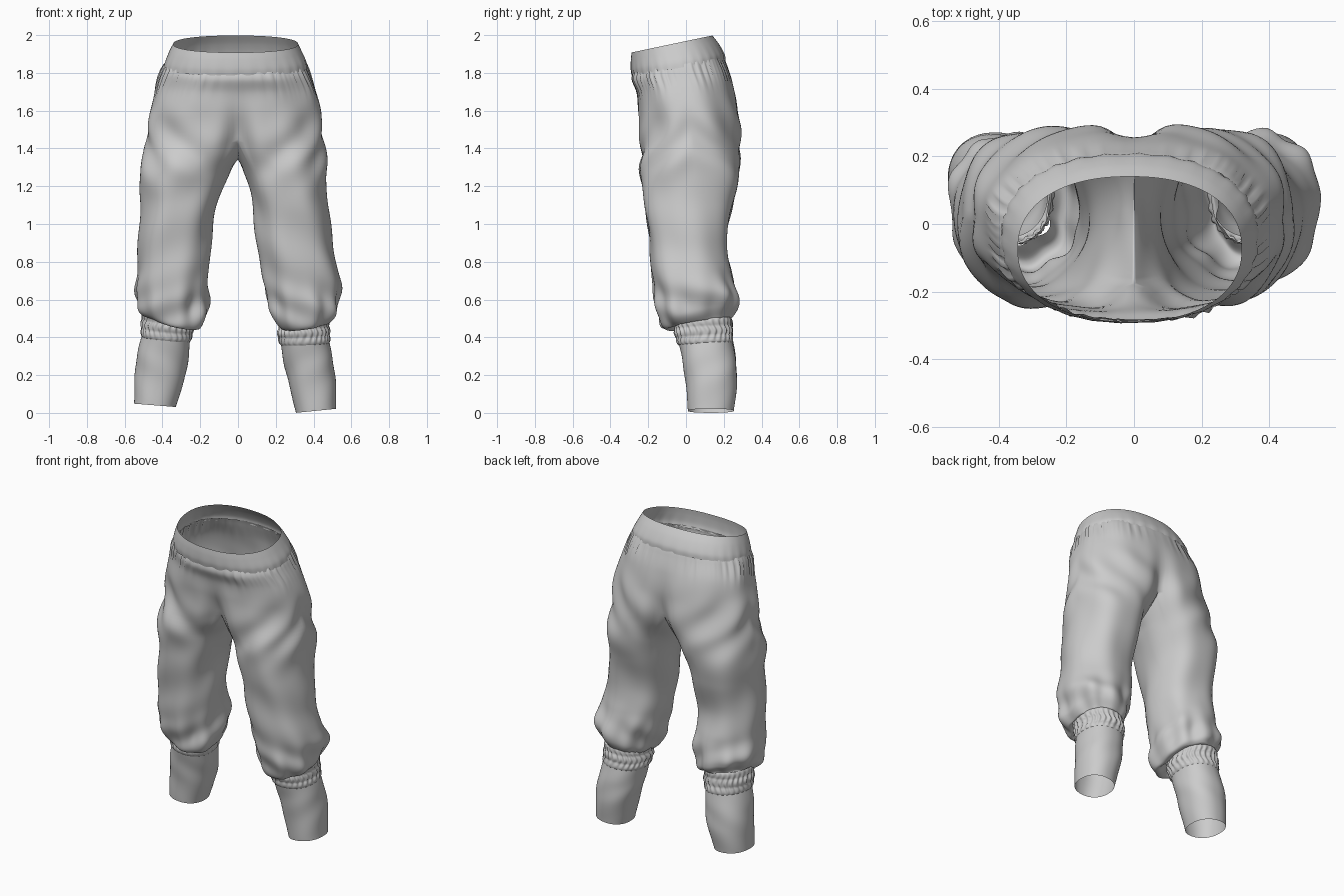
import bpy, bmesh, math
from math import sin, cos, pi, exp
from mathutils import Vector

cube = bpy.data.objects.get("Cube")
if cube:
    bpy.data.objects.remove(cube, do_unlink=True)

mat = bpy.data.materials.new("light grey cloth")
mat.use_nodes = True
grey = (0.6, 0.6, 0.6, 1)
mat.diffuse_color = grey
mat.node_tree.nodes["Principled BSDF"].inputs["Base Color"].default_value = grey

OUTER, INNER = 72, 24          # points round the outside and inside of a leg
STEPS = 9                      # rings between two key sections


def power(v, n=2.25):
    return math.copysign(abs(v) ** (2 / n), v)


def section(side, row, angles):
    """Rounded horizontal cross-section: z, inner x, outer x, front y, back y, tilts."""
    z, xin, xout, yf, yb, kx, ky = row
    pts = []
    for a in angles:
        dx = (xout - xin) / 2 * power(cos(a))
        dy = (yb - yf) / 2 * power(sin(a))
        pts.append(Vector((side * ((xin + xout) / 2 + dx), (yf + yb) / 2 + dy,
                           z + kx * dx + ky * dy)))
    return pts


def half_section(side, row, angles):
    """Half a hip section, creased along the centre seam."""
    z, xr, xl, yf, yb, k, crease = row
    width = xl if side > 0 else xr
    pts = []
    for a in angles:
        x = width * power(max(cos(a), 0))
        if x < 0.002:
            x = 0
        dy = (yb - yf) / 2 * power(sin(a)) * (1 - crease * exp(-(x / 0.07) ** 2))
        y = (yf + yb) / 2 + dy
        pts.append(Vector((side * x, y, z + k * y)))
    return pts


def spline(keys, i, f):
    """Smooth curve through matching points of the key sections."""
    p = [keys[min(max(i + d, 0), len(keys) - 1)] for d in (-1, 0, 1, 2)]
    return 0.5 * (2 * p[1] + (p[2] - p[0]) * f
                  + (2 * p[0] - 5 * p[1] + 4 * p[2] - p[3]) * f * f
                  + (3 * p[1] - p[0] - 3 * p[2] + p[3]) * f ** 3)


def loft(columns, steps=STEPS):
    """Turn columns of key points into dense rings."""
    count = len(columns[0])
    rings = [[spline(c, i, j / steps) for c in columns]
             for i in range(count - 1) for j in range(steps)]
    rings.append([c[-1].copy() for c in columns])
    return rings


def skin(bm, rings, closed=True):
    verts = [[bm.verts.new(p) for p in r] for r in rings]
    n = len(verts[0])
    for a, b in zip(verts, verts[1:]):
        for i in range(n if closed else n - 1):
            j = (i + 1) % n
            bm.faces.new((a[i], a[j], b[j], b[i]))


def finish(bm, name):
    bmesh.ops.remove_doubles(bm, verts=bm.verts, dist=0.0005)
    bmesh.ops.recalc_face_normals(bm, faces=bm.faces)
    mesh = bpy.data.meshes.new(name)
    bm.to_mesh(mesh)
    bm.free()
    mesh.materials.append(mat)
    mesh.shade_smooth()
    obj = bpy.data.objects.new(name, mesh)
    bpy.context.collection.objects.link(obj)


def tube(name, side, rows, wrinkle=None, steps=STEPS, count=120):
    """Open sleeve through a list of cross-sections."""
    angles = [2 * pi * i / count for i in range(count)]
    keys = [section(side, r, angles) for r in rows]
    rings = loft(list(zip(*keys)), steps)
    if wrinkle:
        for r, ring in enumerate(rings):
            mid = sum(ring, Vector()) / count
            for p, a in zip(ring, angles):
                out = (p - mid).normalized()
                p += out * wrinkle(a, r / (len(rings) - 1))
    bm = bmesh.new()
    skin(bm, rings)
    finish(bm, name)


def folds(p, a, side):
    """Cloth folds: gathers under the band and over the cuff, soft drapes between."""
    z = p.z - 0.15 * p.y
    band = 0.007 * exp(-((z - 1.80) / 0.07) ** 2) * sin(34 * a + 2 * sin(5 * a))
    drape = 0.008 * sin(4 * a + 13 * z + side) * sin(2 * a - 7 * z + 2 * side)
    crotch = 0.009 * exp(-((z - 1.42) / 0.17) ** 2) * sin(24 * z + 5 * abs(a))
    low = exp(-((z - 0.56) / 0.13) ** 2)
    hem = low * (0.008 * sin(9 * a + side) + 0.009 * sin(30 * z + 3 * a))
    return band + drape + crotch + hem


# Hip sections: z, right x, left x, front y, back y, tilt, seam crease
hips = [(1.85, .385, .36, -.282, .2, .17, 0),
        (1.81, .405, .378, -.287, .215, .17, 0),
        (1.72, .44, .41, -.265, .25, .1, .02),
        (1.6, .465, .437, -.262, .282, .03, .1),
        (1.45, .488, .458, -.255, .3, 0, .28)]

# Leg sections from thigh to the tucked hem
legs = {
    -1: [(1.27, .05, .515, -.24, .283, 0, 0), (1.1, .115, .515, -.22, .25, 0, 0),
         (.9, .145, .525, -.195, .213, 0, 0), (.75, .155, .535, -.18, .235, 0, 0),
         (.62, .16, .543, -.162, .265, .1, .12), (.53, .175, .53, -.135, .258, .25, .25),
         (.5, .205, .5, -.1, .24, .25, .25), (.515, .245, .495, -.06, .23, .15, .12)],
    1: [(1.27, .04, .465, -.24, .283, 0, 0), (1.1, .08, .475, -.22, .25, 0, 0),
        (.9, .1, .5, -.195, .213, 0, 0), (.75, .122, .53, -.18, .235, 0, 0),
        (.62, .155, .543, -.162, .265, .06, .1), (.52, .19, .528, -.135, .258, .15, .2),
        (.475, .225, .49, -.1, .24, .15, .2), (.485, .235, .475, -.06, .23, .05, .1)]}

# Trouser body: two halves joined along the centre seam
body = bmesh.new()
spread = math.radians(140)
half_angles = [-pi / 2 + pi * i / OUTER for i in range(OUTER + 1)]
outer_angles = [-spread + 2 * spread * i / OUTER for i in range(OUTER + 1)]
inner_angles = [spread + (2 * pi - 2 * spread) * j / INNER for j in range(1, INNER)]
for side in (-1, 1):
    top = [half_section(side, r, half_angles) for r in hips]
    thigh = [section(side, r, outer_angles) for r in legs[side]]
    inside = [section(side, r, inner_angles) for r in legs[side]]
    back, front = top[-1][-1], top[-1][0]
    saddle = [back.lerp(front, j / INNER) - Vector((0, 0, .11 * sin(pi * j / INNER) ** .8))
              for j in range(1, INNER)]
    outer_rings = loft(list(zip(*(top + thigh))))
    inner_rings = loft(list(zip(*([saddle] + inside))))
    start = (len(hips) - 1) * STEPS
    for r, ring in enumerate(outer_rings):
        below = min(max(r - start, 0) / STEPS, 1)
        for i, p in enumerate(ring):
            edge = min(i, OUTER - i) / OUTER
            weight = max(min(1, 6 * edge), below)
            mid = Vector((side * (.12 + .2 * below), .03, p.z))
            p += (p - mid).normalized() * folds(p, outer_angles[i], side) * weight
            if r <= start and i in (0, OUTER):
                p.x = 0
    for r, ring in enumerate(inner_rings):
        below = min(r / STEPS, 1)
        for p, a in zip(ring, inner_angles):
            a = a if a < pi else a - 2 * pi
            mid = Vector((side * .32, .03, p.z))
            p += (p - mid).normalized() * folds(p, a, side) * below
            if r == 0:
                p.x = 0
    skin(body, outer_rings[:start + 1], closed=False)
    skin(body, [a + b for a, b in zip(outer_rings[start:], inner_rings)])
finish(body, "trouser_body")

# Waistband: plain band flaring down from the tilted rim
tube("waistband", 1, [(1.953, -.343, .318, -.288, .14, 0, .21),
                      (1.91, -.365, .338, -.292, .175, 0, .18),
                      (1.86, -.385, .36, -.292, .203, 0, .16),
                      (1.825, -.392, .367, -.285, .208, 0, .16)],
     lambda a, v: .003 * v * v * sin(30 * a))


# Gathered elastic cuffs and the close-fitting lower legs
def gather(a, v):
    return .005 * abs(sin(3 * pi * v)) + .005 * sin(26 * a + 1.5 * sin(9 * v)) * sin(pi * v)


cuffs = {-1: [(.525, .245, .5, -.06, .235, .12, .1), (.46, .24, .508, -.055, .24, .1, .08),
              (.39, .255, .508, -.04, .245, .1, .06)],
         1: [(.495, .23, .475, -.06, .235, .05, .08), (.43, .215, .48, -.055, .24, .04, .06),
             (.365, .225, .483, -.04, .245, .04, .05)]}
shins = {-1: [(.41, .253, .505, -.04, .243, .1, .05), (.3, .262, .535, -.02, .262, .05, 0),
              (.18, .283, .547, -.002, .27, .02, 0), (.04, .33, .55, .01, .253, .08, 0)],
         1: [(.385, .224, .48, -.04, .243, .04, .05), (.28, .24, .502, -.02, .262, .02, 0),
             (.16, .268, .517, -.002, .27, .02, 0), (.011, .307, .52, .01, .253, .1, 0)]}
for side, label in ((-1, "right"), (1, "left")):
    tube("ankle_cuff_" + label, side, cuffs[side], gather, steps=12, count=156)
    tube("lower_leg_" + label, side, shins[side],
         lambda a, v: .002 * sin(3 * a + 12 * v) * sin(pi * v))
